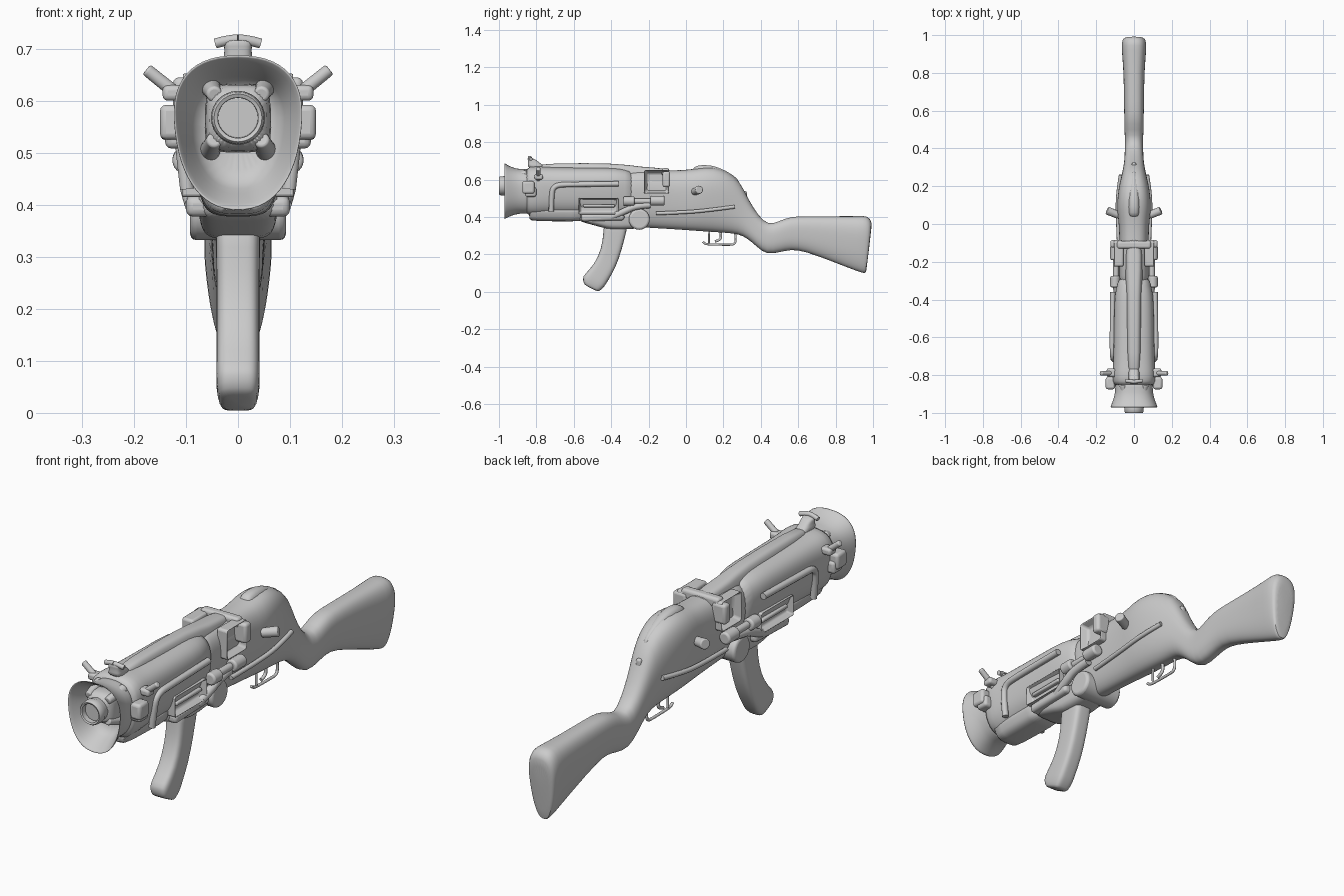
import bpy, bmesh, math
from mathutils import Vector, Matrix


def finish(name, bm, mirror=False, bevel=0.0, subsurf=0, angle=40):
    bmesh.ops.recalc_face_normals(bm, faces=bm.faces)
    me = bpy.data.meshes.new(name)
    bm.to_mesh(me)
    bm.free()
    me.shade_smooth()
    me.set_sharp_from_angle(angle=math.radians(angle))
    ob = bpy.data.objects.new(name, me)
    bpy.context.collection.objects.link(ob)
    if bevel:
        m = ob.modifiers.new("bevel", 'BEVEL')
        m.width, m.segments, m.limit_method = bevel, 3, 'ANGLE'
    if subsurf:
        m = ob.modifiers.new("smooth", 'SUBSURF')
        m.levels = m.render_levels = subsurf
    if mirror:
        ob.modifiers.new("mirror", 'MIRROR').use_clip = False
    return ob


def loft(name, sections, n=28, p=2.6, angle=70):
    """Section: (y bottom, z bottom, y top, z top, half width low, half width high)."""
    bm = bmesh.new()
    rings = []
    for y0, z0, y1, z1, wb, wt in sections:
        ring = []
        for i in range(n):
            a = 2 * math.pi * (i + 0.5) / n
            c, s = math.cos(a), math.sin(a)
            u = math.copysign(abs(c) ** (2 / p), c)
            k = (math.copysign(abs(s) ** (2 / p), s) + 1) / 2
            ring.append(bm.verts.new((u * (wb + (wt - wb) * k),
                                      y0 + (y1 - y0) * k, z0 + (z1 - z0) * k)))
        rings.append(ring)
    for a, b in zip(rings, rings[1:]):
        for i in range(n):
            j = (i + 1) % n
            bm.faces.new((a[i], a[j], b[j], b[i]))
    bm.faces.new(rings[0])
    bm.faces.new(rings[-1])
    return finish(name, bm, subsurf=1, angle=angle)


def straight(rows):
    return [(y, zb, y, zt, wb, wt) for y, zb, zt, wb, wt in rows]


def box(name, lo, hi, bevel=0.012, mirror=False, inset=0.0, depth=0.0, tilt=0.0):
    bm = bmesh.new()
    lo, hi = Vector(lo), Vector(hi)
    bmesh.ops.create_cube(bm, size=1)
    if inset:
        side = [f for f in bm.faces if f.normal.x > 0.9]
    bmesh.ops.transform(bm, verts=bm.verts, matrix=Matrix.Translation((lo + hi) / 2)
                        @ Matrix.Rotation(tilt, 4, 'X') @ Matrix.Diagonal((*(hi - lo), 1)))
    if inset:
        bmesh.ops.inset_region(bm, faces=side, thickness=inset)
        bmesh.ops.translate(bm, verts=side[0].verts, vec=(-depth, 0, 0))
    return finish(name, bm, mirror, bevel)


def rod(name, a, b, r, r2=None, mirror=False, bevel=0.005):
    a, b = Vector(a), Vector(b)
    bm = bmesh.new()
    rot = (b - a).to_track_quat('Z', 'Y').to_matrix().to_4x4()
    bmesh.ops.create_cone(bm, cap_ends=True, segments=24, radius1=r, radius2=r2 or r,
                          depth=(b - a).length, matrix=Matrix.Translation((a + b) / 2) @ rot)
    return finish(name, bm, mirror, bevel)


def tube(name, pts, r, mirror=False):
    cu = bpy.data.curves.new(name, 'CURVE')
    cu.dimensions = '3D'
    cu.bevel_depth, cu.bevel_resolution, cu.use_fill_caps = r, 3, True
    sp = cu.splines.new('NURBS')
    sp.points.add(len(pts) - 1)
    for q, co in zip(sp.points, pts):
        q.co = (*co, 1)
    sp.order_u, sp.use_endpoint_u, sp.resolution_u = 3, True, 6
    ob = bpy.data.objects.new(name, cu)
    bpy.context.collection.objects.link(ob)
    if mirror:
        ob.modifiers.new("mirror", 'MIRROR')
    return ob


# Flared hollow muzzle, folding back into its bowl
loft("muzzle_flare", straight([
    (-0.80, 0.41, 0.665, 0.095, 0.115), (-0.87, 0.42, 0.655, 0.085, 0.107),
    (-0.91, 0.415, 0.66, 0.09, 0.115), (-0.95, 0.40, 0.675, 0.10, 0.132),
    (-0.972, 0.386, 0.692, 0.105, 0.143), (-0.972, 0.392, 0.686, 0.10, 0.138),
    (-0.94, 0.41, 0.665, 0.09, 0.122), (-0.90, 0.43, 0.645, 0.075, 0.10),
    (-0.86, 0.45, 0.635, 0.065, 0.085)]), p=2.4, angle=180)

# Inner barrel with open bore and four-lobed collar
rod("bore_bottom", (0, -0.975, 0.567), (0, -0.84, 0.567), 0.042)
bm = bmesh.new()
rings = []
for y, r in ((-0.85, 0.05), (-0.96, 0.048), (-0.97, 0.052), (-0.995, 0.05), (-1, 0.046),
             (-0.997, 0.039), (-0.96, 0.038)):
    rings.append([bm.verts.new((r * math.cos(i * math.pi / 14), y, 0.567 + r * math.sin(i * math.pi / 14)))
                  for i in range(28)])
for a, b in zip(rings, rings[1:]):
    for i in range(28):
        bm.faces.new((a[i], a[i - 1], b[i - 1], b[i]))
finish("barrel", bm, angle=60)
loft("barrel_collar", straight([
    (-0.955, 0.51, 0.622, 0.054, 0.054), (-0.93, 0.505, 0.63, 0.06, 0.06),
    (-0.84, 0.49, 0.64, 0.075, 0.07)]), p=4)
for zc, zf, tag in ((0.50, 0.525, "low"), (0.632, 0.612, "high")):
    rod("collar_lobe_" + tag, (0.056, -0.85, zc), (0.045, -0.945, zf), 0.021, 0.015, True)

# Handguard and collar behind the muzzle
loft("handguard", straight([
    (-0.86, 0.42, 0.655, 0.09, 0.11), (-0.84, 0.405, 0.672, 0.10, 0.125),
    (-0.77, 0.405, 0.672, 0.10, 0.125), (-0.75, 0.41, 0.668, 0.095, 0.12),
    (-0.50, 0.41, 0.665, 0.085, 0.12), (-0.37, 0.40, 0.665, 0.08, 0.118),
    (-0.33, 0.40, 0.655, 0.075, 0.10), (-0.27, 0.38, 0.65, 0.07, 0.09)]), p=2.8)
loft("top_spine", straight([
    (-0.80, 0.62, 0.675, 0.03, 0.025), (-0.74, 0.62, 0.69, 0.045, 0.03),
    (-0.33, 0.62, 0.688, 0.05, 0.03), (-0.27, 0.62, 0.668, 0.05, 0.035),
    (-0.05, 0.60, 0.66, 0.05, 0.04)]), p=3.5)
tube("side_ridge", [(0.098, -0.72, 0.43), (0.106, -0.72, 0.50), (0.113, -0.71, 0.57),
                    (0.116, -0.62, 0.575), (0.112, -0.36, 0.578)], 0.014, True)
loft("under_rail", straight([
    (-0.84, 0.385, 0.45, 0.05, 0.08), (-0.82, 0.378, 0.45, 0.055, 0.085),
    (-0.58, 0.376, 0.45, 0.06, 0.085), (-0.55, 0.38, 0.45, 0.06, 0.08)]), p=3.5)

# Receiver flowing into the wrist and butt as one shape
loft("receiver_and_stock", [
    (-0.36, 0.39, -0.36, 0.64, 0.06, 0.085), (-0.28, 0.345, -0.28, 0.65, 0.06, 0.09),
    (-0.15, 0.34, -0.15, 0.65, 0.06, 0.088), (0.0, 0.33, 0.0, 0.65, 0.065, 0.088),
    (0.06, 0.325, 0.07, 0.665, 0.07, 0.105), (0.14, 0.32, 0.15, 0.67, 0.07, 0.10),
    (0.21, 0.315, 0.22, 0.645, 0.065, 0.085), (0.28, 0.31, 0.285, 0.60, 0.06, 0.06),
    (0.33, 0.285, 0.33, 0.50, 0.053, 0.05), (0.38, 0.24, 0.385, 0.41, 0.05, 0.048),
    (0.43, 0.198, 0.44, 0.355, 0.045, 0.05), (0.50, 0.212, 0.50, 0.38, 0.045, 0.055),
    (0.56, 0.226, 0.56, 0.403, 0.045, 0.057), (0.63, 0.22, 0.63, 0.405, 0.045, 0.058),
    (0.80, 0.155, 0.82, 0.405, 0.042, 0.064), (0.92, 0.108, 0.93, 0.406, 0.043, 0.08),
    (0.95, 0.10, 0.965, 0.408, 0.043, 0.078), (0.962, 0.10, 0.99, 0.385, 0.04, 0.07),
    (0.965, 0.12, 0.995, 0.36, 0.03, 0.05)], p=2.6)
loft("hump_crest", straight([
    (0.035, 0.62, 0.655, 0.03, 0.02), (0.05, 0.62, 0.677, 0.035, 0.025),
    (0.13, 0.62, 0.682, 0.04, 0.028), (0.21, 0.58, 0.652, 0.03, 0.02),
    (0.29, 0.54, 0.60, 0.015, 0.008)]))
tube("receiver_side_crease", [(0.078, -0.16, 0.42), (0.085, 0.0, 0.425), (0.089, 0.15, 0.44),
                              (0.07, 0.26, 0.455)], 0.01, True)
box("rear_tang", (-0.012, 0.29, 0.49), (0.012, 0.325, 0.54), 0.008)

# Curved magazine and its well
loft("magazine", [
    (-0.44, 0.40, -0.30, 0.40, 0.045, 0.045), (-0.44, 0.32, -0.32, 0.32, 0.042, 0.042),
    (-0.452, 0.23, -0.342, 0.23, 0.041, 0.041), (-0.49, 0.145, -0.375, 0.13, 0.041, 0.041),
    (-0.545, 0.092, -0.42, 0.055, 0.042, 0.042), (-0.552, 0.075, -0.435, 0.03, 0.042, 0.042),
    (-0.548, 0.045, -0.46, 0.006, 0.038, 0.036), (-0.535, 0.033, -0.472, 0.0, 0.03, 0.03)], p=4)
loft("magazine_well", straight([
    (-0.57, 0.378, 0.43, 0.065, 0.08), (-0.55, 0.372, 0.43, 0.07, 0.085),
    (-0.45, 0.345, 0.43, 0.07, 0.085), (-0.40, 0.33, 0.43, 0.068, 0.08),
    (-0.30, 0.335, 0.43, 0.065, 0.08), (-0.18, 0.345, 0.42, 0.05, 0.07)]), p=4)
rod("pivot_disc", (-0.092, -0.25, 0.388), (0.092, -0.25, 0.388), 0.056, bevel=0.012)

# Side fittings, mirrored to both sides
box("side_window_frame", (0.05, -0.575, 0.415), (0.11, -0.36, 0.502), 0.006, True, 0.02, 0.03)
box("window_bar", (0.06, -0.55, 0.452), (0.098, -0.38, 0.468), 0.006, True)
box("lower_side_bracket", (0.05, -0.56, 0.38), (0.10, -0.33, 0.42), 0.014, True, tilt=0.03)
tube("bracket_arm", [(0.085, -0.40, 0.40), (0.095, -0.33, 0.43), (0.095, -0.27, 0.46),
                     (0.09, -0.19, 0.465)], 0.018, True)
rod("front_side_knob", (0.10, -0.335, 0.485), (0.10, -0.275, 0.485), 0.026, mirror=True, bevel=0.008)
rod("rear_side_knob", (0.10, -0.19, 0.487), (0.10, -0.115, 0.487), 0.026, mirror=True, bevel=0.008)
rod("side_knob_shaft", (0.095, -0.31, 0.485), (0.095, -0.12, 0.485), 0.015, mirror=True)
box("side_loop", (0.055, -0.225, 0.525), (0.112, -0.09, 0.652), 0.01, True, 0.025, 0.04)
box("loop_rear_lug", (0.06, -0.125, 0.56), (0.125, -0.085, 0.645), 0.012, True)
box("loop_top_bridge", (-0.09, -0.13, 0.62), (0.09, -0.09, 0.662), 0.012)
rod("receiver_peg", (0.08, 0.045, 0.535), (0.142, 0.072, 0.547), 0.019, 0.022, True)
box("muzzle_side_lug", (0.10, -0.875, 0.525), (0.15, -0.81, 0.592), 0.012, True)
box("muzzle_lug_base", (0.09, -0.86, 0.508), (0.14, -0.80, 0.56), 0.012, True)
rod("muzzle_peg", (0.095, -0.79, 0.595), (0.176, -0.79, 0.66), 0.013, 0.012, True)
box("muzzle_peg_foot", (0.095, -0.81, 0.60), (0.145, -0.765, 0.63), 0.01, True)

# Front sight on a pedestal
loft("sight_post", [
    (-0.85, 0.66, -0.74, 0.66, 0.04, 0.035), (-0.845, 0.685, -0.775, 0.685, 0.028, 0.022),
    (-0.845, 0.705, -0.795, 0.70, 0.03, 0.022), (-0.85, 0.72, -0.81, 0.712, 0.03, 0.02)], p=3)
tube("sight_wing", [(0, -0.835, 0.718), (0.02, -0.833, 0.717), (0.043, -0.83, 0.71)], 0.01, True)

# Trigger and guard
tube("trigger_guard", [(0, 0.09, 0.268), (0, 0.10, 0.255), (0, 0.15, 0.253), (0, 0.22, 0.252),
                       (0, 0.26, 0.253), (0, 0.268, 0.28), (0, 0.262, 0.32)], 0.006)
tube("guard_front_strap", [(0, 0.125, 0.254), (0, 0.12, 0.28), (0, 0.125, 0.325)], 0.005)
tube("trigger", [(0, 0.185, 0.325), (0, 0.19, 0.29), (0, 0.175, 0.275), (0, 0.155, 0.27)], 0.007)
